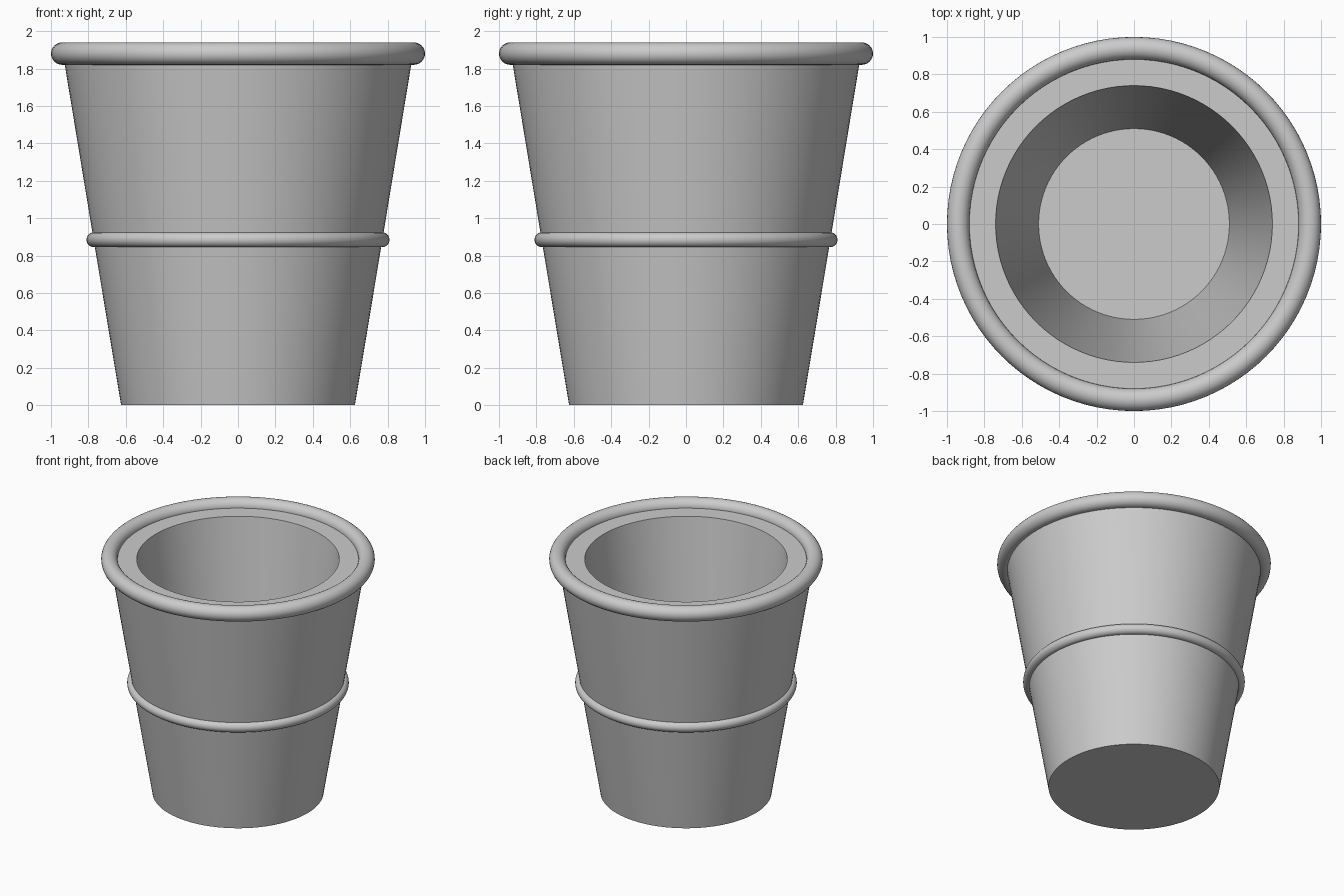
import bpy, bmesh, math

if "Cube" in bpy.data.objects:
    bpy.data.objects.remove(bpy.data.objects["Cube"])

SEGS = 96


def finish(obj):
    bpy.ops.object.select_all(action='DESELECT')
    obj.select_set(True)
    bpy.context.view_layer.objects.active = obj
    bpy.ops.object.shade_smooth_by_angle(angle=math.radians(40))


def lathe(name, profile):
    """Revolve (radius, z) points around z; both ends are capped."""
    bm = bmesh.new()
    rings = [[bm.verts.new((r * math.cos(2 * math.pi * i / SEGS),
                            r * math.sin(2 * math.pi * i / SEGS), z))
              for i in range(SEGS)] for r, z in profile]
    for a, b in zip(rings, rings[1:]):
        for i in range(SEGS):
            j = (i + 1) % SEGS
            bm.faces.new((a[i], a[j], b[j], b[i]))
    bm.faces.new(rings[0][::-1])
    bm.faces.new(rings[-1])
    bmesh.ops.recalc_face_normals(bm, faces=bm.faces)
    mesh = bpy.data.meshes.new(name)
    bm.to_mesh(mesh)
    bm.free()
    obj = bpy.data.objects.new(name, mesh)
    bpy.context.collection.objects.link(obj)
    finish(obj)


def ring(name, major, minor, z):
    bpy.ops.mesh.primitive_torus_add(major_radius=major, minor_radius=minor,
                                     major_segments=SEGS, minor_segments=24,
                                     location=(0, 0, z))
    obj = bpy.context.object
    obj.name = name
    finish(obj)


# Thick-walled tapered pot: outer wall, flat lip, inner wall, inner floor
lathe("pot_body", [(0.625, 0.0), (0.772, 0.885), (0.936, 1.88),
                   (0.74, 1.88), (0.51, 0.12)])

# Rolled rim and middle band
ring("rim", 0.94, 0.06, 1.88)
ring("middle_band", 0.77, 0.04, 0.885)
